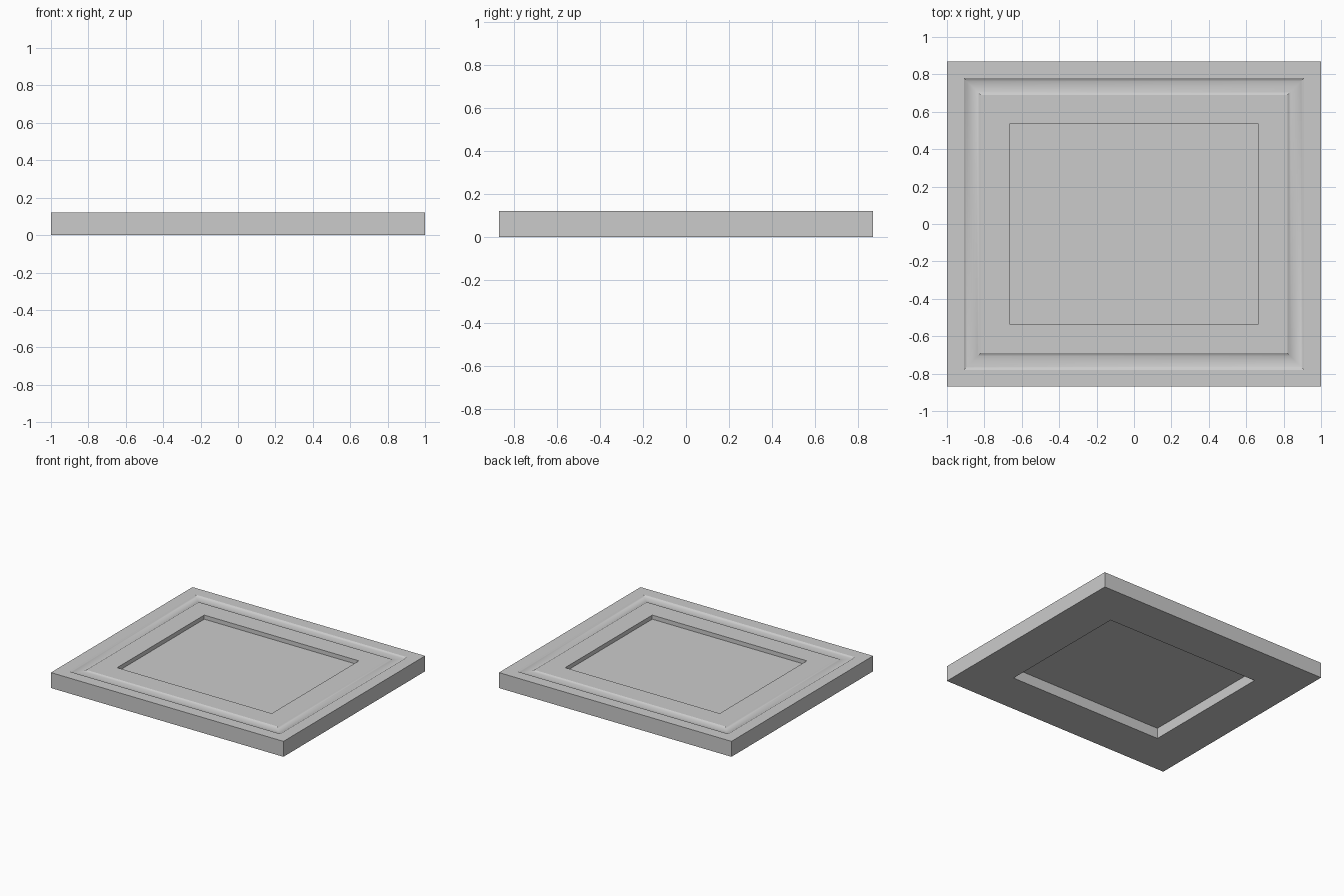
import bpy, bmesh, math

cube = bpy.data.objects.get("Cube")
if cube:
    bpy.data.objects.remove(cube, do_unlink=True)

HALF_X, HALF_Y, HEIGHT = 1.0, 0.87, 0.12
OPENING = 0.335                      # width of the frame border
GROOVE_OUT, GROOVE_IN = 0.09, 0.18   # groove limits, measured inward
GROOVE_DEPTH, STEPS = 0.014, 10

grey = bpy.data.materials.new("plain_grey")
grey.use_nodes = True
colour = (0.6, 0.6, 0.6, 1)
grey.diffuse_color = colour
grey.node_tree.nodes["Principled BSDF"].inputs["Base Color"].default_value = colour


def finish(name, bm):
    bmesh.ops.recalc_face_normals(bm, faces=bm.faces)
    mesh = bpy.data.meshes.new(name)
    bm.to_mesh(mesh)
    bm.free()
    mesh.materials.append(grey)
    obj = bpy.data.objects.new(name, mesh)
    bpy.context.collection.objects.link(obj)
    return obj


def groove_profile():
    """Shallow circular arc pressed into the top of the border."""
    half = (GROOVE_IN - GROOVE_OUT) / 2
    radius = (half ** 2 + GROOVE_DEPTH ** 2) / (2 * GROOVE_DEPTH)
    limit = math.asin(half / radius)
    points = []
    for i in range(STEPS + 1):
        a = limit * (2 * i / STEPS - 1)
        drop = radius * (math.cos(a) - math.cos(limit))
        points.append((GROOVE_OUT + half + radius * math.sin(a), HEIGHT - drop))
    return points


# Border: closed section swept around the rectangle with mitred corners
section = [(0, 0), (0, HEIGHT), *groove_profile(), (OPENING, HEIGHT), (OPENING, 0)]
bm = bmesh.new()
rings = [[bm.verts.new((sx * (HALF_X - inset), sy * (HALF_Y - inset), z))
          for sx, sy in ((-1, -1), (1, -1), (1, 1), (-1, 1))]
         for inset, z in section]
for i, ring in enumerate(rings):
    following = rings[(i + 1) % len(rings)]
    for k in range(4):
        n = (k + 1) % 4
        bm.faces.new((ring[k], ring[n], following[n], following[k]))
frame = finish("frame", bm)

bpy.ops.object.select_all(action='DESELECT')
frame.select_set(True)
bpy.context.view_layer.objects.active = frame
bpy.ops.object.shade_smooth_by_angle(angle=math.radians(25))

# Thin panel set into the opening, just below the top
bm = bmesh.new()
bmesh.ops.create_cube(bm, size=1)
for v in bm.verts:
    v.co.x *= 2 * (HALF_X - OPENING)
    v.co.y *= 2 * (HALF_Y - OPENING)
    v.co.z = 0.085 + v.co.z * 0.006
finish("inset_panel", bm)
